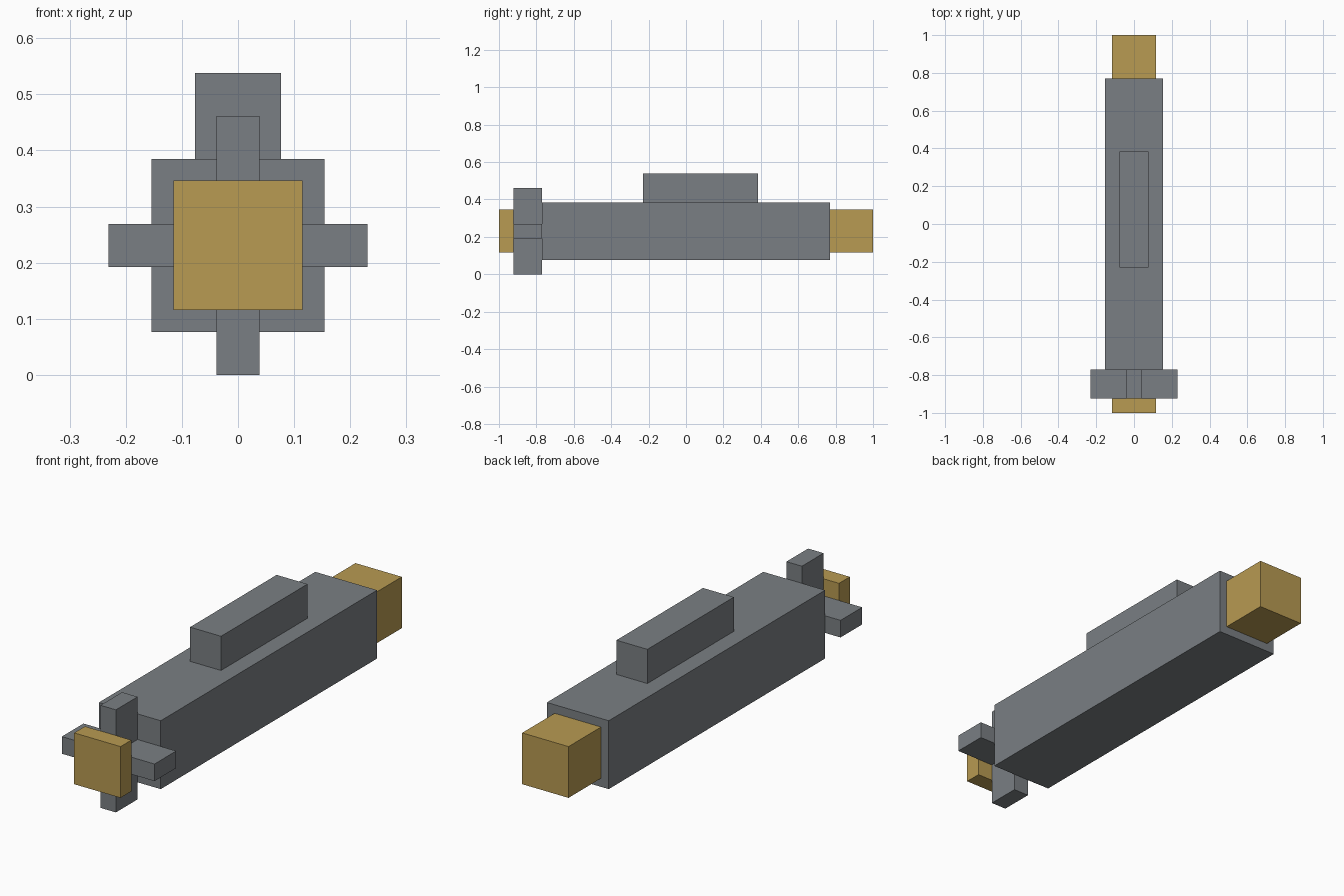
import bpy

# Remove the default cube
cube = bpy.data.objects.get("Cube")
if cube:
    bpy.data.objects.remove(cube, do_unlink=True)

U = 2 / 26  # one block unit


def material(name, color):
    mat = bpy.data.materials.new(name)
    mat.use_nodes = True
    mat.diffuse_color = color
    bsdf = next(n for n in mat.node_tree.nodes if n.type == 'BSDF_PRINCIPLED')
    bsdf.inputs["Base Color"].default_value = color
    return mat


def box(name, x, y, z, mat):
    """Box from (min, max) ranges in block units."""
    ranges = (x, y, z)
    bpy.ops.mesh.primitive_cube_add(size=1, location=[(a + b) / 2 * U for a, b in ranges])
    ob = bpy.context.object
    ob.name = name
    ob.scale = [(b - a) * U for a, b in ranges]
    bpy.ops.object.transform_apply(location=False, rotation=False, scale=True)
    ob.data.materials.append(mat)
    return ob


grey = material("steel_grey", (0.195, 0.212, 0.227, 1))
gold = material("brass_gold", (0.48, 0.325, 0.084, 1))

# Main body with raised block on top
box("body", (-2, 2), (-10, 10), (1, 5), grey)
box("top_block", (-1, 1), (-3, 5), (5, 7), grey)

# Cross-shaped front guard
box("guard_post", (-0.5, 0.5), (-12, -10), (0, 6), grey)
for side, x in (("left", (0.5, 3)), ("right", (-3, -0.5))):
    box("guard_arm_" + side, x, (-12, -10), (2.5, 3.5), grey)

# Gold end caps
box("front_cap", (-1.5, 1.5), (-13, -12), (1.5, 4.5), gold)
box("back_cap", (-1.5, 1.5), (10, 13), (1.5, 4.5), gold)
